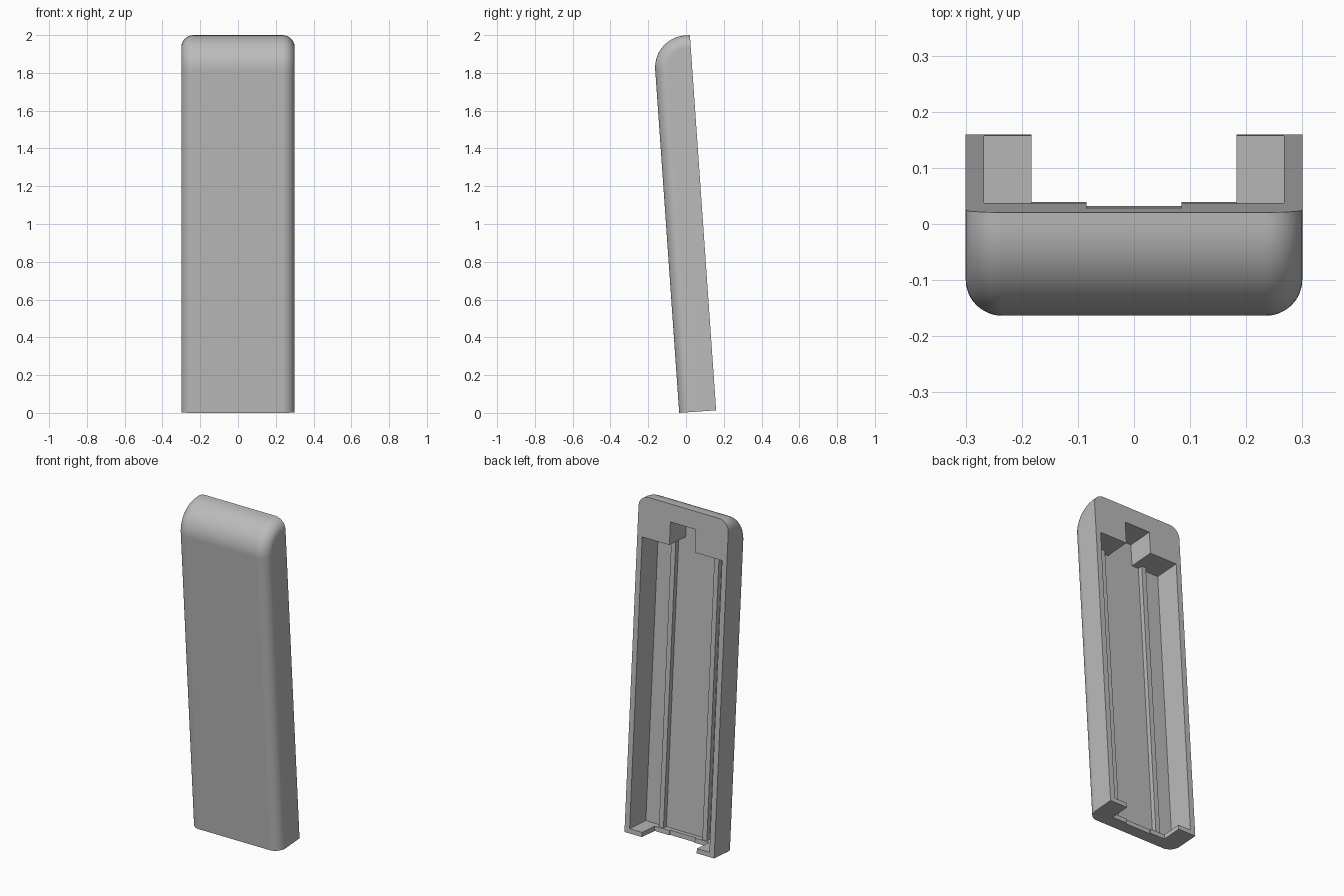
import bpy, bmesh
from math import sin, cos, pi, radians, sqrt

if "Cube" in bpy.data.objects:
    bpy.data.objects.remove(bpy.data.objects["Cube"], do_unlink=True)

HALF_W, DEPTH, LENGTH = 0.30, 0.196, 1.991
TOP_R, SIDE_R = 0.17, 0.065
FLOOR, LIP_Z, POCKET_X, POCKET_TOP = 0.04, 0.028, 0.267, 1.75
TILT = radians(4)

grey = bpy.data.materials.new("plain grey")
grey.use_nodes = True
colour = (0.50, 0.50, 0.50, 1)
grey.diffuse_color = colour
grey.node_tree.nodes["Principled BSDF"].inputs["Base Color"].default_value = colour


def finish(name, bm):
    bmesh.ops.recalc_face_normals(bm, faces=bm.faces)
    mesh = bpy.data.meshes.new(name)
    bm.to_mesh(mesh)
    bm.free()
    mesh.materials.append(grey)
    obj = bpy.data.objects.new(name, mesh)
    bpy.context.collection.objects.link(obj)
    return obj


def box(name, x0, x1, y0, y1, z0, z1):
    bm = bmesh.new()
    bmesh.ops.create_cube(bm, size=1)
    for v in bm.verts:
        v.co = ((x0, x1)[v.co.x > 0], (y0, y1)[v.co.y > 0], (z0, z1)[v.co.z > 0])
    return finish(name, bm)


def side_profile(inset):
    """Side outline, with the front and top pulled in by the inset."""
    r = TOP_R - inset
    pts = [(DEPTH, 0), (inset, 0)]
    for i in range(25):
        a = pi / 2 * i / 24
        pts.append((TOP_R - r * cos(a), LENGTH - TOP_R + r * sin(a)))
    return pts + [(DEPTH, LENGTH - inset)]


# Outer body: side outlines lofted across the width, giving rounded edges
half = []
for i in range(13):
    a = pi / 2 * i / 12
    half.append((HALF_W - SIDE_R + SIDE_R * cos(a), SIDE_R * (1 - sin(a))))
sections = [(-x, t) for x, t in half] + [(x, t) for x, t in reversed(half)]
bm = bmesh.new()
rings = [[bm.verts.new((x, y, z)) for y, z in side_profile(t)] for x, t in sections]
for a, b in zip(rings, rings[1:]):
    for j in range(len(a)):
        k = (j + 1) % len(a)
        bm.faces.new((a[j], a[k], b[k], b[j]))
bm.faces.new(rings[0])
bm.faces.new(rings[-1])
shell = finish("cover_shell", bm)

# Hollow the back: main pocket, top notch, and openings that leave lip and tabs
cutters = [
    box("pocket_cutter", -POCKET_X, POCKET_X, FLOOR, 0.4, LIP_Z, POCKET_TOP),
    box("notch_cutter", -0.085, 0.085, FLOOR, 0.4, 1.6, 1.886),
    box("tab_gap_cutter", -0.183, 0.183, 0.075, 0.4, -0.1, 0.1),
    box("lip_dip_cutter", -0.085, 0.085, 0.068, 0.4, -0.1, 0.1),
]
bpy.context.view_layer.objects.active = shell
for c in cutters:
    mod = shell.modifiers.new(c.name, 'BOOLEAN')
    mod.operation, mod.solver, mod.object = 'DIFFERENCE', 'EXACT', c
    bpy.ops.object.modifier_apply(modifier=mod.name)
    bpy.data.objects.remove(c, do_unlink=True)

# Two long ribs on the pocket floor
parts = [shell]
for side, s in (("left", 1), ("right", -1)):
    xs = sorted((s * 0.13, s * 0.16))
    parts.append(box(side + "_rib", *xs, FLOOR - 0.002, 0.068, LIP_Z, POCKET_TOP))

# Smooth the rounded edges
bpy.ops.object.select_all(action='DESELECT')
shell.select_set(True)
bpy.ops.object.shade_smooth_by_angle(angle=radians(30))
shell.modifiers.new("even_shading", 'WEIGHTED_NORMAL').keep_sharp = True

# Lean everything towards the front
for p in parts:
    p.rotation_euler.x = TILT
    p.location.y = -0.036
